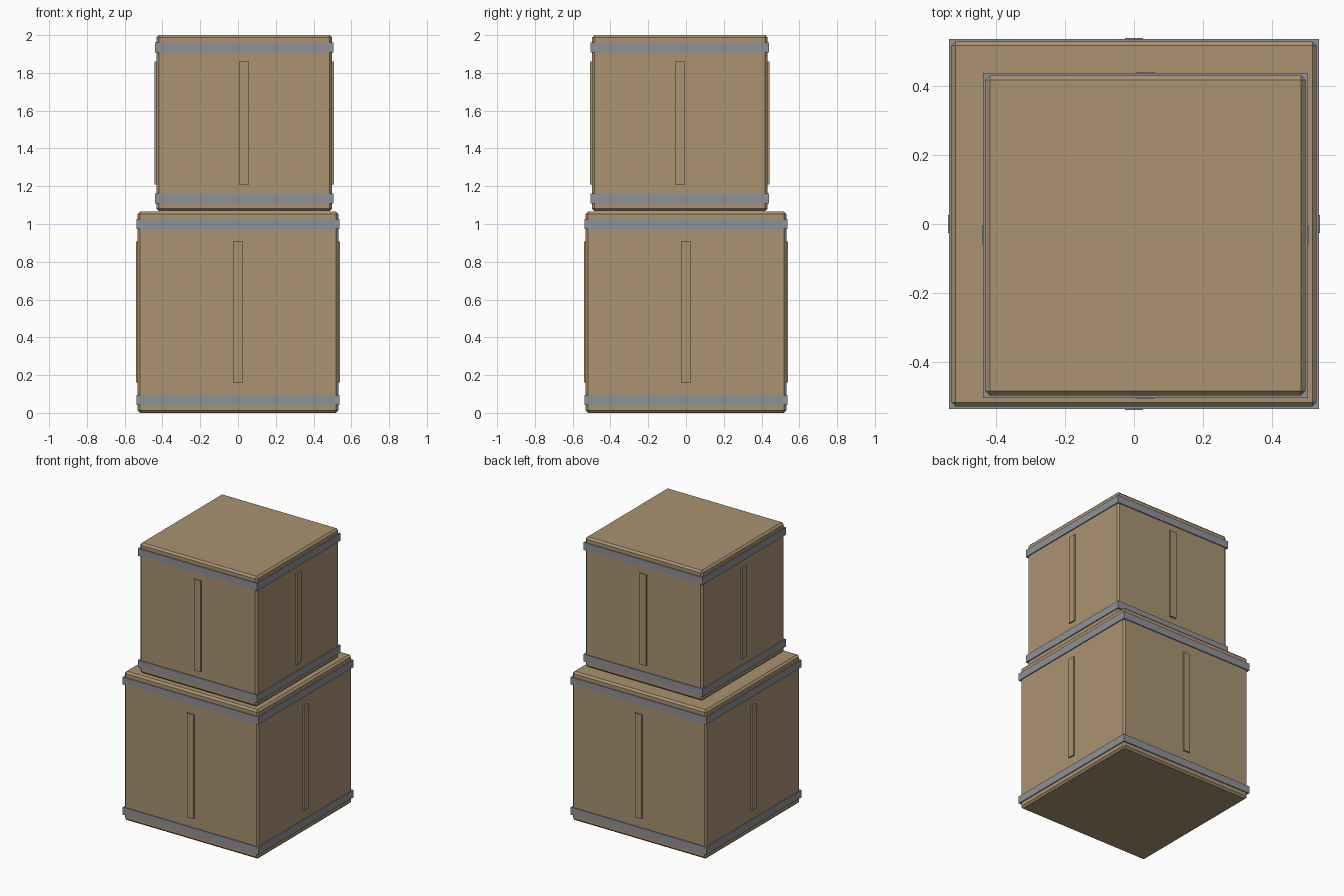
import bpy

if "Cube" in bpy.data.objects:
    bpy.data.objects.remove(bpy.data.objects["Cube"])


def material(name, color):
    m = bpy.data.materials.new(name)
    m.diffuse_color = color
    m.use_nodes = True
    m.node_tree.nodes["Principled BSDF"].inputs["Base Color"].default_value = m.diffuse_color
    return m


WOOD = material("wood_brown", (0.40, 0.29, 0.165, 1))
METAL = material("metal_grey", (0.27, 0.285, 0.31, 1))


def box(name, center, size, mat, bevel=0):
    bpy.ops.mesh.primitive_cube_add(size=1, location=center)
    ob = bpy.context.object
    ob.name = name
    ob.scale = size
    bpy.ops.object.transform_apply(location=False, rotation=False, scale=True)
    ob.data.materials.append(mat)
    if bevel:
        mod = ob.modifiers.new("edge_bevel", 'BEVEL')
        mod.width = bevel
        mod.segments = 1
    return ob


def crate(name, cx, cy, z0, width, height, band_offset):
    cz = z0 + height / 2
    # chamfered wooden body
    box(name + "_body", (cx, cy, cz), (width, width, height), WOOD, 0.013)
    # metal bands around the bottom and top
    for label, s in (("bottom", -1), ("top", 1)):
        box(f"{name}_{label}_band", (cx, cy, cz + s * band_offset),
            (width + 0.014, width + 0.014, 0.053), METAL)
    # thin vertical slat on the middle of each side
    d = width / 2
    for label, sx, sy in (("front", 0, -1), ("back", 0, 1),
                          ("left", -1, 0), ("right", 1, 0)):
        box(f"{name}_{label}_slat", (cx + sx * d, cy + sy * d, cz),
            (0.02 if sx else 0.053, 0.02 if sy else 0.053, height * 0.7), WOOD)


crate("lower_crate", 0, 0, 0, 1.062, 1.066, 0.466)
crate("upper_crate", 0.033, -0.033, 1.069, 0.93, 0.931, 0.4)
